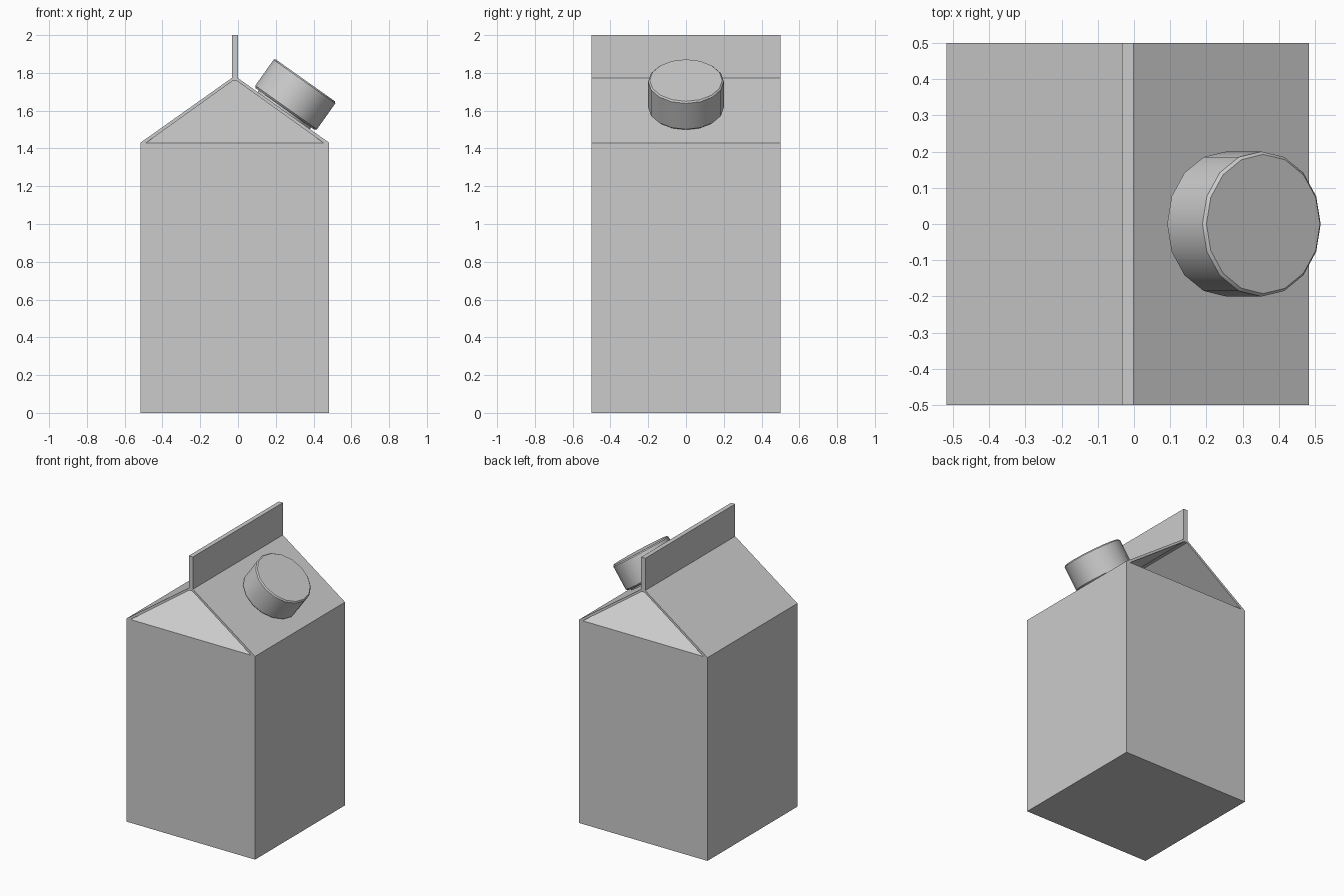
import bpy, bmesh, math
from mathutils import Matrix, Vector

if "Cube" in bpy.data.objects:
    bpy.data.objects.remove(bpy.data.objects["Cube"])

CX = -0.017          # centre line of the carton
HALF = 0.5           # half width and half depth
EAVE, RIDGE = 1.43, 1.773
GABLE_DEPTH = 0.47   # how far the folded ends lean inward at the top


def finish(name, bm):
    bmesh.ops.recalc_face_normals(bm, faces=bm.faces)
    mesh = bpy.data.meshes.new(name)
    bm.to_mesh(mesh)
    bm.free()
    ob = bpy.data.objects.new(name, mesh)
    bpy.context.collection.objects.link(ob)
    return ob


# Carton body: square box, open under the roof
bm = bmesh.new()
bmesh.ops.create_cube(bm, size=1, matrix=Matrix.Translation((CX, 0, EAVE / 2))
                      @ Matrix.Diagonal((2 * HALF, 2 * HALF, EAVE, 1)))
top = [f for f in bm.faces if f.calc_center_median().z > EAVE - 0.01]
bmesh.ops.delete(bm, geom=top, context='FACES_ONLY')
finish("carton_body", bm)

# Roof panels and sealed top fin: one half profile mirrored, extruded along y
outer = [(0.5, EAVE), (0.016, RIDGE), (0.016, 2.0)]
inner = [(0.469, EAVE), (0.012, 1.757)]
profile = ([(CX + x, z) for x, z in outer]
           + [(CX - x, z) for x, z in reversed(outer)]
           + [(CX - x, z) for x, z in inner]
           + [(CX + x, z) for x, z in reversed(inner)])
bm = bmesh.new()
face = bm.faces.new([bm.verts.new((x, -HALF, z)) for x, z in profile])
ext = bmesh.ops.extrude_face_region(bm, geom=[face])
bmesh.ops.translate(bm, vec=(0, 2 * HALF, 0),
                    verts=[v for v in ext["geom"] if isinstance(v, bmesh.types.BMVert)])
finish("roof_and_fin", bm)

# Folded gable ends leaning inward beneath the roof
for name, s in (("front_gable", -1), ("back_gable", 1)):
    (bx, bz), (tx, tz) = inner
    yb, yt = s * HALF, s * (HALF - GABLE_DEPTH)
    pts = [(CX - bx, yb, bz), (CX + bx, yb, bz), (CX + tx, yt, tz), (CX - tx, yt, tz)]
    if s > 0:
        pts.reverse()
    bm = bmesh.new()
    bm.faces.new([bm.verts.new(p) for p in pts])
    mesh = bpy.data.meshes.new(name)
    bm.to_mesh(mesh)
    bm.free()
    bpy.context.collection.objects.link(bpy.data.objects.new(name, mesh))

# Screw cap with neck: 16-sided lathe standing square to the right roof panel
SIDES = 16
rings = [(0.17, -0.012), (0.17, 0.012), (0.19, 0.012), (0.2, 0.022),
         (0.2, 0.19), (0.192, 0.198)]
bm = bmesh.new()
loops = [[bm.verts.new((r * math.cos(2 * math.pi * i / SIDES),
                        r * math.sin(2 * math.pi * i / SIDES), z))
          for i in range(SIDES)] for r, z in rings]
for a, b in zip(loops, loops[1:]):
    for i in range(SIDES):
        j = (i + 1) % SIDES
        bm.faces.new((a[i], a[j], b[j], b[i]))
bm.faces.new(loops[-1])
bm.faces.new(list(reversed(loops[0])))
cap = finish("screw_cap", bm)
cap.location = Vector((0.242, 0, 1.599))
cap.rotation_euler = (0, math.atan2(RIDGE - EAVE, 0.484), 0)
bpy.context.view_layer.objects.active = cap
cap.select_set(True)
bpy.ops.object.shade_smooth_by_angle(angle=math.radians(30))
